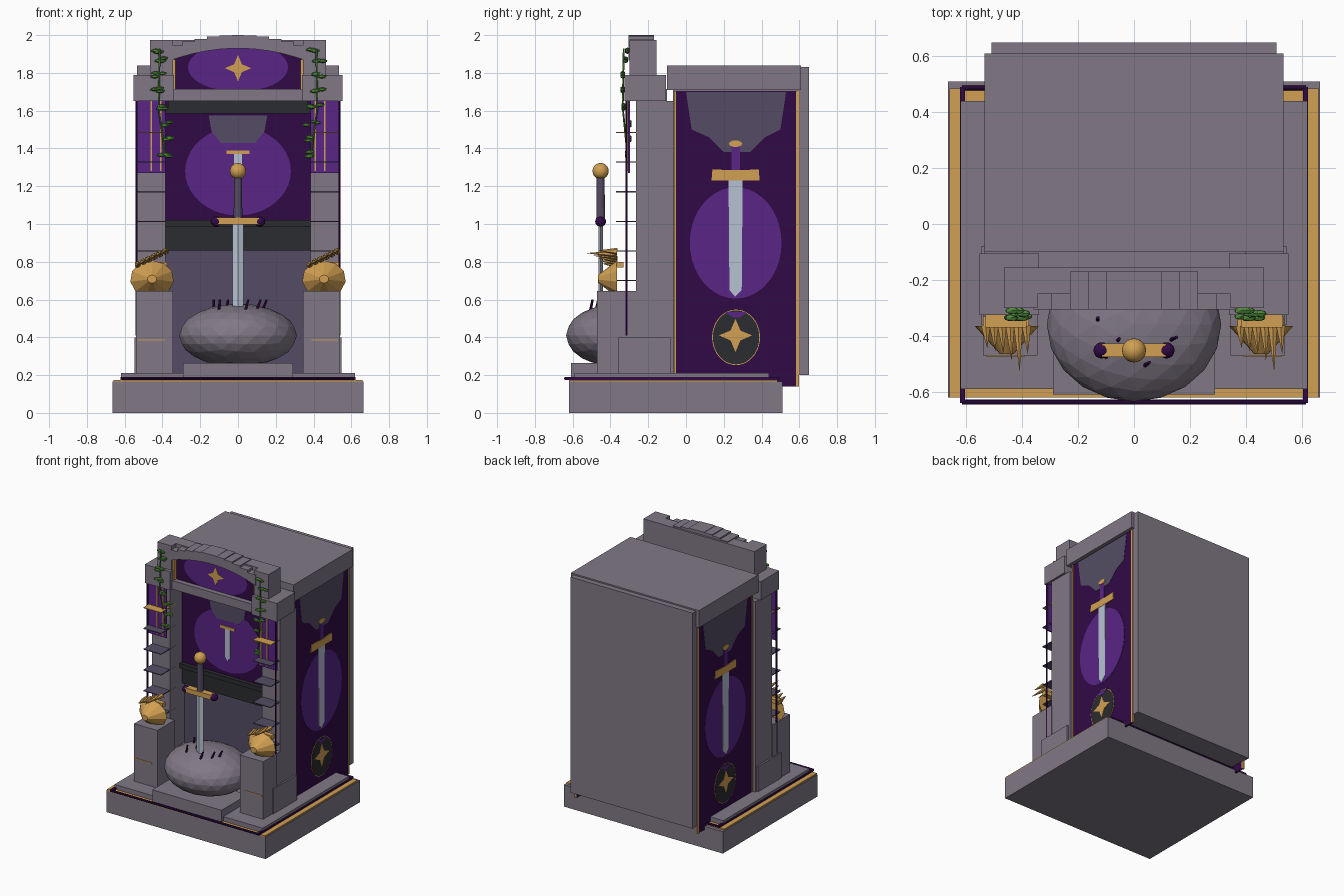
import bpy, bmesh, math, random
from mathutils import Vector

random.seed(4)
if "Cube" in bpy.data.objects:
    bpy.data.objects.remove(bpy.data.objects["Cube"])


def material(name, *rgb):
    m = bpy.data.materials.new(name)
    m.use_nodes = True
    m.diffuse_color = (*rgb, 1)
    m.node_tree.nodes["Principled BSDF"].inputs["Base Color"].default_value = (*rgb, 1)
    return m


STONE = material("stone grey", 0.22, 0.19, 0.24)
DUSK = material("dusky lavender", 0.09, 0.073, 0.13)
DEEP = material("deep purple", 0.03, 0.003, 0.06)
VIOLET = material("bright violet", 0.1, 0.018, 0.24)
GOLD = material("gold", 0.64, 0.35, 0.085)
BLACK = material("charcoal", 0.024, 0.025, 0.029)
STEEL = material("steel", 0.47, 0.54, 0.64)
GREEN = material("leaf green", 0.075, 0.24, 0.04)


def finish(name, bm, mat):
    bmesh.ops.recalc_face_normals(bm, faces=bm.faces)
    me = bpy.data.meshes.new(name)
    bm.to_mesh(me)
    bm.free()
    me.materials.append(mat)
    ob = bpy.data.objects.new(name, me)
    bpy.context.scene.collection.objects.link(ob)
    return ob


def prism(name, pts, a, b, mat, axis="y"):
    """Extrude a flat outline (across, up) from a to b along x or y."""
    bm = bmesh.new()
    place = (lambda p, d: (p[0], d, p[1])) if axis == "y" else (lambda p, d: (d, p[0], p[1]))
    rows = [[bm.verts.new(place(p, d)) for p in pts] for d in (a, b)]
    n = len(pts)
    for row in rows:
        bm.faces.new(row)
    for i in range(n):
        j = (i + 1) % n
        bm.faces.new((rows[0][i], rows[0][j], rows[1][j], rows[1][i]))
    return finish(name, bm, mat)


def box(name, x, y, z, mat):
    return prism(name, rect(*x, *z), y[0], y[1], mat)


def rect(u0, u1, v0, v1):
    return [(u0, v0), (u1, v0), (u1, v1), (u0, v1)]


def oval(cu, cv, ru, rv, n=40):
    return [(cu + ru * math.cos(i * math.tau / n), cv + rv * math.sin(i * math.tau / n)) for i in range(n)]


def star(cu, cv, r):
    return [(cu + math.sin(i * math.pi / 4) * (r if i % 2 == 0 else r * 0.42),
             cv + math.cos(i * math.pi / 4) * (r if i % 2 == 0 else r * 0.42)) for i in range(8)]


def cone(name, p, q, r1, r2, mat, sides=8):
    p, q = Vector(p), Vector(q)
    bm = bmesh.new()
    bmesh.ops.create_cone(bm, cap_ends=True, segments=sides, radius1=r1, radius2=r2, depth=(q - p).length)
    bm.transform((q - p).to_track_quat("Z", "Y").to_matrix().to_4x4())
    bmesh.ops.translate(bm, verts=bm.verts, vec=(p + q) / 2)
    return finish(name, bm, mat)


def ball(name, c, size, mat, sub=2):
    bm = bmesh.new()
    bmesh.ops.create_icosphere(bm, subdivisions=sub, radius=1)
    for v in bm.verts:
        v.co = Vector(a * b for a, b in zip(v.co, size)) + Vector(c)
    return finish(name, bm, mat)


# Base, trims and steps
box("base", (-0.665, 0.665), (-0.62, 0.51), (0, 0.165), STONE)
box("gold_trim_front", (-0.66, 0.66), (-0.62, -0.585), (0.16, 0.175), GOLD)
box("gold_trim_back", (-0.66, 0.66), (0.44, 0.485), (0.16, 0.175), GOLD)
box("plinth", (-0.62, 0.62), (-0.59, 0.44), (0.165, 0.21), STONE)
box("front_step", (-0.29, 0.29), (-0.61, -0.3), (0.17, 0.265), STONE)
for y in (-0.637, 0.487):
    cone("purple_rail", (-0.615, y, 0.182), (0.615, y, 0.182), 0.009, 0.009, DEEP)

# Cabinet
box("cabinet_body", (-0.505, 0.505), (-0.07, 0.6), (0.2, 1.72), STONE)
box("cabinet_cap", (-0.535, 0.535), (-0.1, 0.61), (1.71, 1.84), STONE)
box("back_slab", (-0.51, 0.51), (0.59, 0.65), (0.2, 1.83), STONE)
box("alcove_wall", (-0.4, 0.4), (-0.09, -0.06), (0.2, 0.9), DUSK)

# Screen with bezel and picture
box("screen_apron", (-0.4, 0.4), (-0.12, -0.06), (0.86, 1.0), BLACK)
box("screen", (-0.39, 0.39), (-0.12, -0.06), (1.0, 1.65), DEEP)
for z in (0.985, 1.585):
    box("bezel_bar", (-0.4, 0.4), (-0.15, -0.07), (z, z + 0.035), BLACK)
box("bezel_hood", (-0.37, 0.37), (-0.15, -0.07), (1.62, 1.65), BLACK)
prism("screen_glow", oval(0, 1.28, 0.28, 0.235), -0.122, -0.119, VIOLET)
prism("screen_cloud", [(-0.155, 1.575), (-0.14, 1.49), (-0.09, 1.43), (0.09, 1.43), (0.14, 1.49), (0.155, 1.575)],
      -0.124, -0.119, DUSK)
prism("screen_blade", [(-0.022, 1.37), (-0.022, 1.16), (0, 1.13), (0.022, 1.16), (0.022, 1.37)], -0.126, -0.119, STEEL)
prism("screen_guard", rect(-0.06, 0.06, 1.37, 1.39), -0.128, -0.119, GOLD)

# Header, arch and marquee
box("lintel", (-0.4, 0.4), (-0.3, -0.1), (1.65, 1.715), STONE)
box("header_slab", (-0.465, 0.465), (-0.25, -0.155), (1.71, 1.975), STONE)
box("marquee", (-0.34, 0.34), (-0.262, -0.24), (1.71, 1.93), DEEP)
glow = [(u, max(v, 1.716)) for u, v in oval(0, 1.83, 0.265, 0.13)]
prism("marquee_glow", glow, -0.265, -0.26, VIOLET)
prism("marquee_star", star(0, 1.825, 0.07), -0.268, -0.26, GOLD)


def arch(x):
    return 1.865 + 0.065 * (1 - (x / 0.36) ** 2)


STONES = 11
for i in range(STONES):
    x0, x1 = (-0.36 + 0.72 * k / STONES for k in (i, i + 1))
    mid = arch((x0 + x1) / 2) + 0.07
    prism("arch_stone", [(x0, arch(x0)), (x1, arch(x1)), (x1, mid), (x0, mid)], -0.305, -0.17, STONE)

for s in (-1, 1):
    def sided(name, x, y, z, mat):
        return box(name, sorted((s * x[0], s * x[1])), y, z, mat)

    # Base trims along the sides
    sided("gold_trim_side", (0.622, 0.66), (-0.62, 0.485), (0.16, 0.175), GOLD)
    sided("purple_rail_side", (0.605, 0.623), (-0.64, 0.49), (0.174, 0.19), DEEP)

    # Header ends, capitals, columns and pedestals
    sided("header_end", (0.345, 0.465), (-0.3, -0.16), (1.78, 1.975), STONE)
    sided("marquee_edge", (0.332, 0.345), (-0.29, -0.25), (1.715, 1.87), GOLD)
    sided("capital", (0.34, 0.552), (-0.325, -0.105), (1.65, 1.79), STONE)
    sided("column", (0.385, 0.535), (-0.264, -0.065), (0.2, 1.65), STONE)
    sided("column_foot", (0.345, 0.548), (-0.36, -0.08), (0.2, 0.4), STONE)
    sided("pedestal", (0.345, 0.54), (-0.47, -0.262), (0.2, 0.645), STONE)

    # Thin shelves on the columns
    for k in range(6):
        z = 1.485 - k * 0.157
        sided("column_shelf", (0.385, 0.532), (-0.37, -0.19), (z - 0.003, z + 0.003), DUSK if k else GOLD)
    sided("gold_band", (0.39, 0.53), (-0.474, -0.46), (0.382, 0.388), GOLD)

    # Banner and its cords
    sided("banner", (0.385, 0.54), (-0.306, -0.297), (1.27, 1.65), VIOLET)
    for x in (0.41, 0.46):
        sided("banner_stripe", (x - 0.004, x + 0.004), (-0.309, -0.3), (1.28, 1.65), GOLD)
    cone("banner_cord", (s * 0.537, -0.315, 0.41), (s * 0.537, -0.315, 1.65), 0.006, 0.006, DEEP)

    # Gold ornament with a row of spikes
    cx = s * 0.455
    snout = cone("ornament", (cx, -0.365, 0.71), (cx, -0.465, 0.71), 0.116, 0.025, GOLD, 11)
    snout.scale.z = 0.85
    snout.location.z = 0.105
    for k, reach in enumerate((0.08, 0.09, 0.1, 0.125, 0.165, 0.1)):
        x, z = cx - 0.075 + 0.029 * k, 0.785 + 0.014 * k
        cone("ornament_spike", (x, -0.365, z), (x + 0.005, -0.365 - reach, z + 0.005), 0.019, 0, GOLD, 6)
    box("spike_root", (cx - 0.085, cx + 0.08), (-0.367, -0.33), (0.77, 0.80), GOLD)

    # Hanging vine
    for z, x, y in ((1.92, .41, -.31), (1.87, .42, -.32), (1.79, .42, -.335), (1.71, .43, -.335),
                    (1.62, .41, -.33), (1.53, .39, -.3), (1.45, .385, -.3), (1.37, .385, -.31)):
        for k in range(3):
            ball("vine_leaf", (s * x + random.uniform(-.03, .03), y, z + random.uniform(-.012, .012)),
                 (0.027, 0.014, 0.011), GREEN, 1)
    cone("vine_stem", (s * 0.415, -0.33, 1.93), (s * 0.42, -0.335, 1.62), 0.005, 0.005, GREEN, 5)
    cone("vine_stem", (s * 0.42, -0.335, 1.62), (s * 0.385, -0.31, 1.36), 0.005, 0.005, GREEN, 5)

    # Painted side panel, in thin stacked layers
    def layer(name, pts, level, mat):
        prism("side_" + name, pts, s * 0.5, s * (0.512 + 0.002 * level), mat, "x")

    layer("panel", rect(-0.06, 0.59, 0.14, 1.705), 0, DEEP)
    layer("edge_back", rect(0.583, 0.597, 0.14, 1.705), 2, GOLD)
    layer("edge_front", rect(-0.064, -0.054, 0.2, 1.705), 2, GOLD)
    layer("cloud", [(0, 1.7), (0.03, 1.5), (0.12, 1.46), (0.2, 1.38), (0.34, 1.38), (0.42, 1.46),
                    (0.5, 1.5), (0.53, 1.7)], 1, DUSK)
    layer("glow", oval(0.263, 0.9, 0.243, 0.295), 1, VIOLET)
    layer("blade", [(0.225, 1.25), (0.23, 0.65), (0.26, 0.615), (0.295, 0.65), (0.3, 1.25)], 2, STEEL)
    layer("grip", rect(0.24, 0.285, 1.27, 1.42), 2, VIOLET)
    layer("guard", [(0.135, 1.23), (0.39, 1.23), (0.385, 1.29), (0.3, 1.285), (0.225, 1.285), (0.14, 1.29)], 3, GOLD)
    layer("pommel", oval(0.262, 1.425, 0.035, 0.018, 12), 3, GOLD)
    layer("medal_rim", oval(0.265, 0.4, 0.127, 0.147), 1, GOLD)
    layer("medal", oval(0.265, 0.4, 0.123, 0.143), 2, BLACK)
    layer("medal_star", star(0.262, 0.41, 0.088), 3, GOLD)
    layer("medal_gem", [(0.205, 0.535), (0.25, 0.505), (0.285, 0.505), (0.325, 0.535)], 3, VIOLET)

# Boulder, flattened underneath
rock = ball("boulder", (0, -0.36, 0.41), (0.312, 0.275, 0.168), STONE, 3)
for v in rock.data.vertices:
    v.co.z = max(v.co.z, 0.262)

# Sword set in the boulder
SY = -0.452
blade = cone("sword_blade", (0, 0, 0.5), (0, 0, 1.01), 0.03, 0.03, STEEL, 4)
blade.scale.y = 0.4
blade.location.y = SY
box("sword_guard", (-0.115, 0.115), (SY - 0.024, SY + 0.024), (0.998, 1.034), GOLD)
cone("sword_grip", (0, SY, 1.03), (0, SY, 1.25), 0.023, 0.021, DUSK, 12)
parts = [ball("sword_pommel", (0, SY, 1.28), (0.043, 0.043, 0.043), GOLD, 3)]
for s in (-1, 1):
    parts.append(ball("guard_gem", (s * 0.116, SY, 1.013), (0.029, 0.029, 0.027), DEEP, 3))
for ob in parts:
    ob.data.shade_smooth()

# Glowing cracks around the blade
for x, y in ((-0.13, -0.345), (-0.1, -0.475), (-0.06, -0.42), (0.04, -0.505), (0.1, -0.46), (0.13, -0.415)):
    cone("crack_shard", (x, y, 0.545), (x * 1.08 + 0.012, y + 0.01, 0.6), 0.008, 0.006, DEEP, 6)
